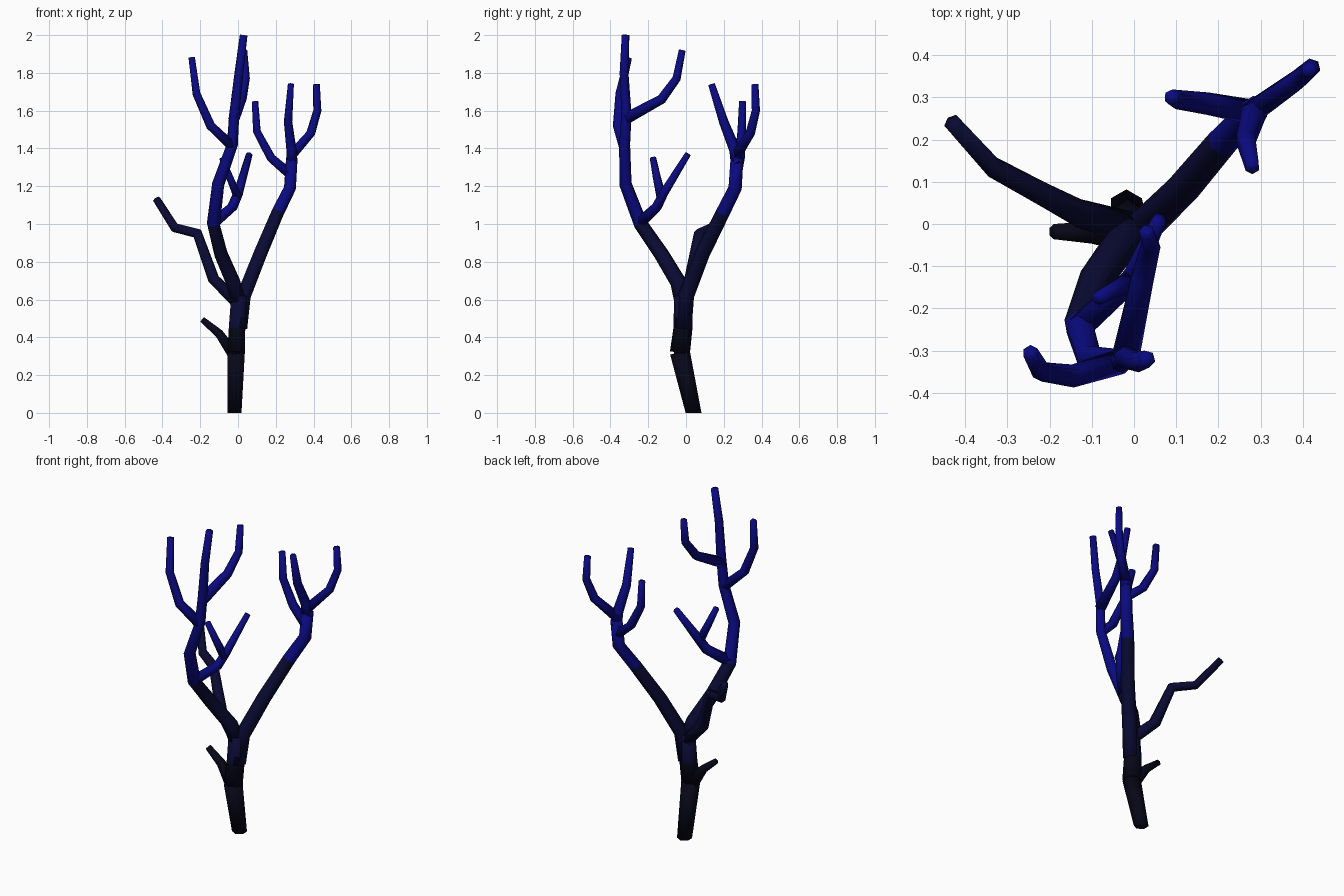
import bpy
import bmesh
import math
from mathutils import Vector

SIDES = 6

default_cube = bpy.data.objects.get("Cube")
if default_cube:
    bpy.data.objects.remove(default_cube, do_unlink=True)


def make_material(name, colour):
    mat = bpy.data.materials.new(name)
    mat.use_nodes = True
    mat.diffuse_color = (*colour, 1)
    shader = mat.node_tree.nodes["Principled BSDF"]
    shader.inputs["Base Color"].default_value = (*colour, 1)
    shader.inputs["Roughness"].default_value = 0.9
    return mat


black_bark = make_material("black bark", (0.002, 0.002, 0.009))
navy_bark = make_material("navy bark", (0.003, 0.003, 0.034))
blue_bark = make_material("blue bark", (0.003, 0.003, 0.22))


def branch(name, points, start_radius, end_radius, material, upper=None, split=None):
    """Tapered smooth tube along points; segments above the split height use the upper material."""
    points = [Vector(p) for p in points]
    lengths = [0.0]
    for a, b in zip(points, points[1:]):
        lengths.append(lengths[-1] + (b - a).length)

    bm = bmesh.new()
    rings = []
    side = Vector((0, 1, 0))
    last = len(points) - 1
    for i, point in enumerate(points):
        # Ring plane bisects the neighbouring segments
        before = (point - points[i - 1]).normalized() if i else Vector()
        after = (points[i + 1] - point).normalized() if i < last else Vector()
        tangent = (before + after).normalized()
        if i == 0 and point.z == 0:
            tangent = Vector((0, 0, 1))
        side = (side - tangent * side.dot(tangent)).normalized()
        other = tangent.cross(side)
        t = lengths[i] / lengths[-1]
        radius = start_radius + (end_radius - start_radius) * t
        ring = []
        for k in range(SIDES):
            angle = math.tau * k / SIDES
            offset = side * math.cos(angle) + other * math.sin(angle)
            ring.append(bm.verts.new(point + offset * radius))
        rings.append(ring)

    for i, (low, high) in enumerate(zip(rings, rings[1:])):
        middle = (points[i].z + points[i + 1].z) / 2
        for k in range(SIDES):
            n = (k + 1) % SIDES
            face = bm.faces.new((low[k], low[n], high[n], high[k]))
            face.material_index = int(split is not None and middle > split)
    bm.faces.new(list(reversed(rings[0])))
    tip = bm.faces.new(rings[-1])
    tip.material_index = int(split is not None)
    for face in bm.faces:
        face.smooth = True

    mesh = bpy.data.meshes.new(name)
    bm.to_mesh(mesh)
    bm.free()
    mesh.materials.append(material)
    if upper:
        mesh.materials.append(upper)
    obj = bpy.data.objects.new(name, mesh)
    bpy.context.collection.objects.link(obj)


# Trunk, thickest at its bend, and its low stub
branch("trunk_base", [(-.018, .04, 0), (-.01, -.032, .32)], .042, .053, black_bark)
branch("trunk", [(-.01, -.032, .32), (-.005, -.016, .45), (.005, -.016, .62)],
       .053, .047, black_bark, navy_bark, .45)
branch("trunk_stub", [(-.01, -.03, .29), (-.1, -.02, .42), (-.19, -.018, .495)],
       .038, .018, black_bark)

# Bare limb on the right side
branch("side_limb", [(0, -.01, .58), (-.13, .025, .71), (-.215, .07, .95),
                     (-.335, .135, .98), (-.43, .24, 1.13)],
       .038, .022, navy_bark)

# Back limb and its three twigs
branch("back_limb", [(.01, -.015, .45), (.03, 0, .62), (.117, .085, .84), (.21, .195, 1.06),
                     (.275, .26, 1.19), (.285, .27, 1.35)],
       .045, .034, navy_bark, blue_bark, 1.06)
branch("back_twig_middle", [(.285, .27, 1.32), (.283, .26, 1.39), (.265, .2, 1.54), (.28, .135, 1.74)],
       .033, .018, blue_bark)
branch("back_twig_outer", [(.28, .265, 1.36), (.385, .34, 1.48), (.42, .37, 1.6), (.415, .365, 1.74)],
       .03, .019, blue_bark)
branch("back_twig_inner", [(.28, .265, 1.26), (.175, .285, 1.35), (.1, .295, 1.49), (.09, .3, 1.65)],
       .03, .019, blue_bark)

# Front limb, rising to the top, and its upper twigs
branch("front_limb", [(.005, -.015, .58), (-.025, -.04, .69), (-.09, -.13, .84), (-.13, -.24, 1),
                      (-.105, -.32, 1.21), (-.03, -.325, 1.42), (-.02, -.315, 1.58),
                      (.005, -.328, 1.8), (.03, -.32, 2)],
       .045, .021, navy_bark, blue_bark, 1)
branch("front_twig_outer", [(-.03, -.325, 1.41), (-.145, -.36, 1.52), (-.22, -.35, 1.69), (-.245, -.305, 1.88)],
       .031, .019, blue_bark)
branch("front_twig_inner", [(-.02, -.315, 1.56), (.02, -.13, 1.66), (.04, -.05, 1.77), (.03, -.02, 1.92)],
       .033, .019, blue_bark)

# Low forked twig on the front limb
branch("fork_twig_long", [(-.125, -.24, 1.01), (-.03, -.155, 1.09), (0, -.12, 1.16), (.06, .01, 1.37)],
       .034, .018, blue_bark)
branch("fork_twig_short", [(0, -.13, 1.14), (-.045, -.155, 1.25), (-.085, -.175, 1.35)],
       .026, .017, blue_bark)
